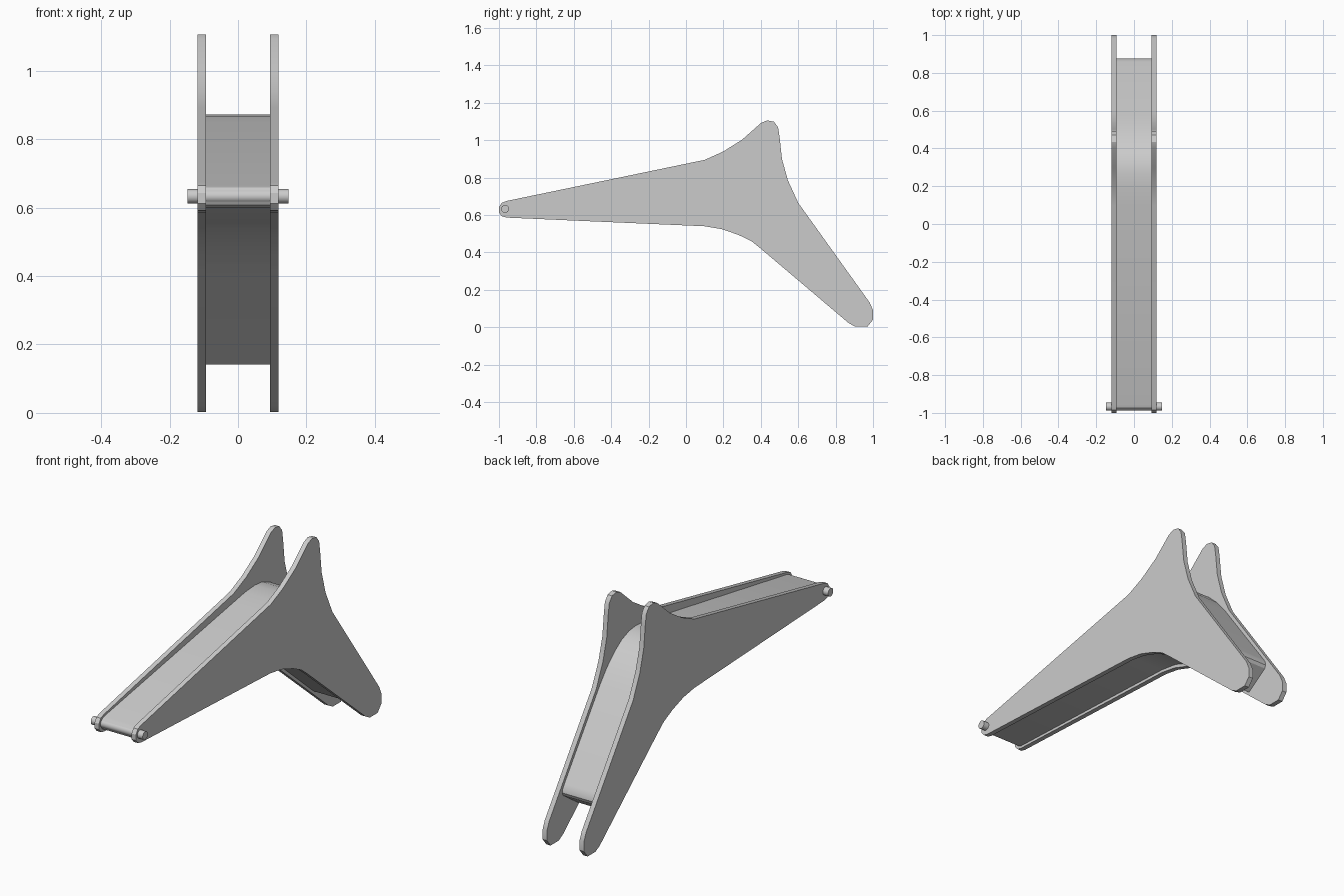
import bpy, bmesh, math

if "Cube" in bpy.data.objects:
    bpy.data.objects.remove(bpy.data.objects["Cube"])


def finish(obj, angle=30):
    bpy.ops.object.select_all(action='DESELECT')
    obj.select_set(True)
    bpy.context.view_layer.objects.active = obj
    bpy.ops.object.shade_smooth_by_angle(angle=math.radians(angle))


def extrude_profile(name, points, x0, x1):
    """Solid made from a side (y, z) outline swept along x."""
    bm = bmesh.new()
    face = bm.faces.new([bm.verts.new((x0, y, z)) for y, z in points])
    swept = bmesh.ops.extrude_face_region(bm, geom=[face])
    verts = [v for v in swept['geom'] if isinstance(v, bmesh.types.BMVert)]
    bmesh.ops.translate(bm, verts=verts, vec=(x1 - x0, 0, 0))
    bmesh.ops.recalc_face_normals(bm, faces=bm.faces)
    mesh = bpy.data.meshes.new(name)
    bm.to_mesh(mesh)
    bm.free()
    obj = bpy.data.objects.new(name, mesh)
    bpy.context.collection.objects.link(obj)
    finish(obj)
    return obj


# Three-armed side plate outline
plate = [
    (-0.96, 0.675), (-0.985, 0.665), (-1.0, 0.642), (-1.0, 0.612),
    (-0.982, 0.592), (-0.955, 0.586),
    (0.10, 0.54), (0.19, 0.525), (0.28, 0.494), (0.35, 0.46), (0.40, 0.42),
    (0.87, 0.022), (0.905, 0.003), (0.97, 0.003), (1.0, 0.04),
    (1.0, 0.09), (0.982, 0.132),
    (0.60, 0.665), (0.545, 0.785), (0.513, 0.90), (0.50, 1.02),
    (0.492, 1.07), (0.47, 1.099), (0.435, 1.106), (0.402, 1.093),
    (0.30, 1.003), (0.20, 0.94), (0.10, 0.895),
]
for side, name in ((1, "right_side_plate"), (-1, "left_side_plate")):
    extrude_profile(name, plate, side * 0.093, side * 0.118)

# Box beam between the plates, slightly inset from their rims
beam = [
    (-0.955, 0.665), (-0.972, 0.659), (-0.983, 0.645), (-0.985, 0.625),
    (-0.975, 0.607), (-0.955, 0.599),
    (0.10, 0.555), (0.20, 0.540), (0.29, 0.507), (0.36, 0.473), (0.41, 0.433),
    (0.75, 0.142), (0.868, 0.222), (0.875, 0.238), (0.871, 0.258),
    (0.858, 0.278),
    (0.57, 0.675), (0.51, 0.747), (0.45, 0.803), (0.39, 0.843),
    (0.33, 0.866), (0.27, 0.872), (0.19, 0.866), (0.10, 0.850),
]
extrude_profile("beam", beam, -0.093, 0.093)

# Pivot pin through the narrow end
bpy.ops.mesh.primitive_cylinder_add(vertices=24, radius=0.021, depth=0.296,
                                    location=(0, -0.967, 0.633),
                                    rotation=(0, math.pi / 2, 0))
pin = bpy.context.object
pin.name = "pivot_pin"
finish(pin)
